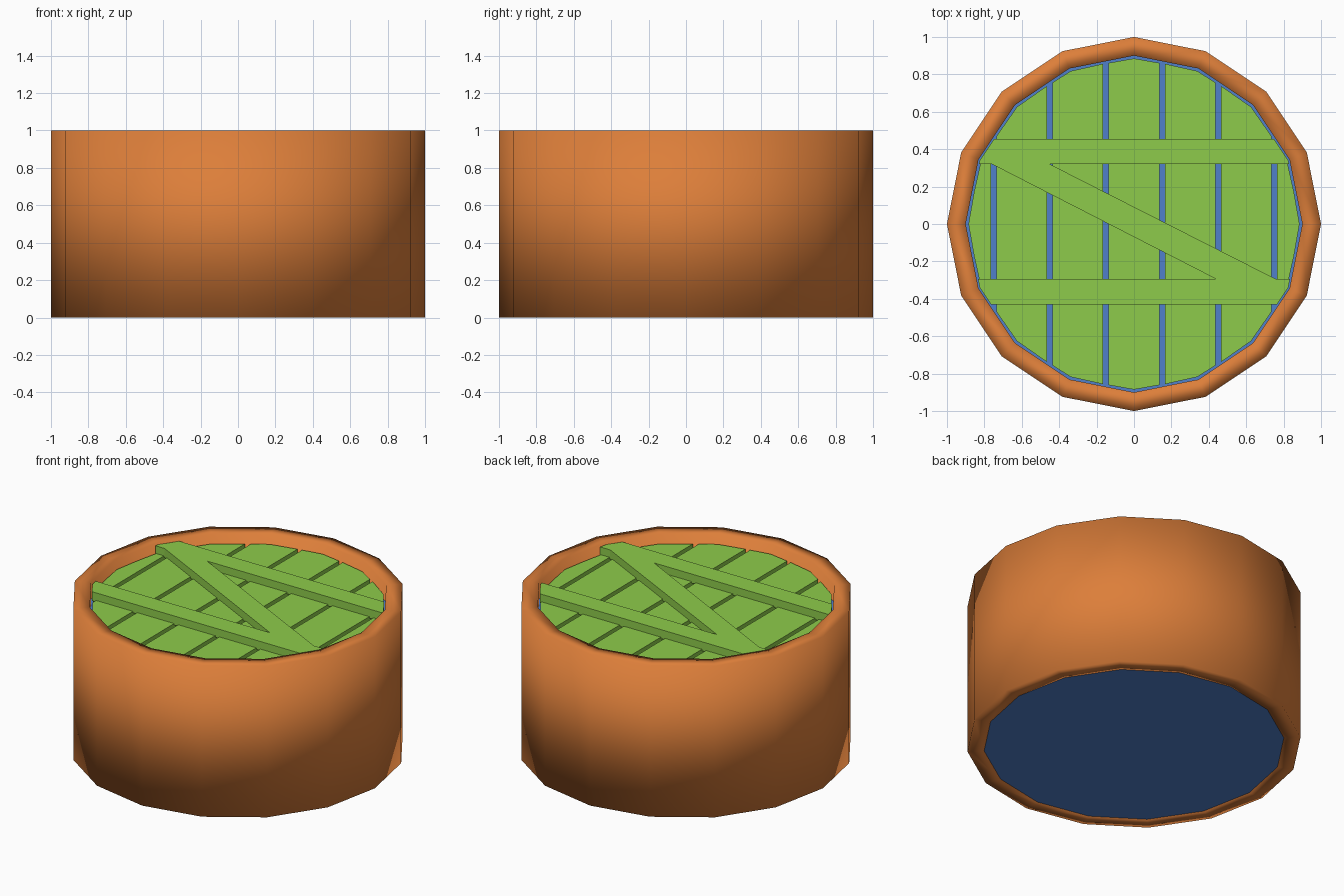
import bpy, bmesh, math

if "Cube" in bpy.data.objects:
    bpy.data.objects.remove(bpy.data.objects["Cube"])

def material(name, rgb):
    m = bpy.data.materials.new(name)
    m.diffuse_color = (*rgb, 1)
    m.use_nodes = True
    m.node_tree.nodes["Principled BSDF"].inputs["Base Color"].default_value = m.diffuse_color
    return m

ORANGE = material("orange", (0.72, 0.21, 0.042))
GREEN = material("leaf green", (0.27, 0.60, 0.07))
BLUE = material("blue", (0.08, 0.215, 0.60))

def add_object(name, bm, mat):
    bmesh.ops.recalc_face_normals(bm, faces=bm.faces)
    me = bpy.data.meshes.new(name)
    bm.to_mesh(me)
    bm.free()
    me.materials.append(mat)
    ob = bpy.data.objects.new(name, me)
    bpy.context.collection.objects.link(ob)
    return ob

def prism(name, pts, z0, z1, mat):
    bm = bmesh.new()
    face = bm.faces.new([bm.verts.new((x, y, z0)) for x, y in pts])
    ext = bmesh.ops.extrude_face_region(bm, geom=[face], use_keep_orig=True)
    for v in ext["geom"]:
        if isinstance(v, bmesh.types.BMVert):
            v.co.z = z1
    return add_object(name, bm, mat)

def clip(pts, axis, limit, sign):
    """Keep the part of a convex outline where sign * (coordinate - limit) >= 0."""
    out = []
    for i, b in enumerate(pts):
        a = pts[i - 1]
        da, db = sign * (a[axis] - limit), sign * (b[axis] - limit)
        if da * db < 0:
            t = da / (da - db)
            out.append((a[0] + t * (b[0] - a[0]), a[1] + t * (b[1] - a[1])))
        if db >= 0:
            out.append(b)
    return out

def strip(pts, axis, lo, hi):
    return clip(clip(pts, axis, lo, 1), axis, hi, -1)

def ring_points(n, *radii):
    return [(radii[i % len(radii)] * math.cos(math.tau * i / n),
             radii[i % len(radii)] * math.sin(math.tau * i / n)) for i in range(n)]

# Sixteen-sided outer wall, a closed rectangular section swept round
bm = bmesh.new()
section = [(1.0, 0), (1.0, 1.0), (0.9, 1.0), (0.9, 0)]
rows = [[bm.verts.new((r * x, r * y, z)) for r, z in section] for x, y in ring_points(16, 1)]
for i in range(16):
    for j in range(4):
        k = (j + 1) % 4
        bm.faces.new((rows[i - 1][j], rows[i][j], rows[i][k], rows[i - 1][k]))
wall = add_object("outer_wall", bm, ORANGE)
for p in wall.data.polygons:
    p.use_smooth = True

# Solid core showing between the planks and underneath
prism("core", ring_points(16, 0.9), 0, 0.89, BLUE)

# Lid planks trimmed to the round opening
lid = ring_points(32, 0.885, 0.872)
for i in range(-3, 4):
    prism(f"plank_{i + 4}", strip(lid, 0, i * 0.3 - 0.135, i * 0.3 + 0.135), 0.885, 0.94, GREEN)

# Two cross battens and the diagonal brace
edge = ring_points(16, 0.892)
prism("back_batten", strip(edge, 1, 0.32, 0.455), 0.93, 0.99, GREEN)
prism("front_batten", strip(edge, 1, -0.43, -0.295), 0.93, 0.99, GREEN)
prism("diagonal_brace", [(-0.76, 0.32), (0.44, -0.295), (0.76, -0.295), (-0.45, 0.32)], 0.93, 0.99, GREEN)
